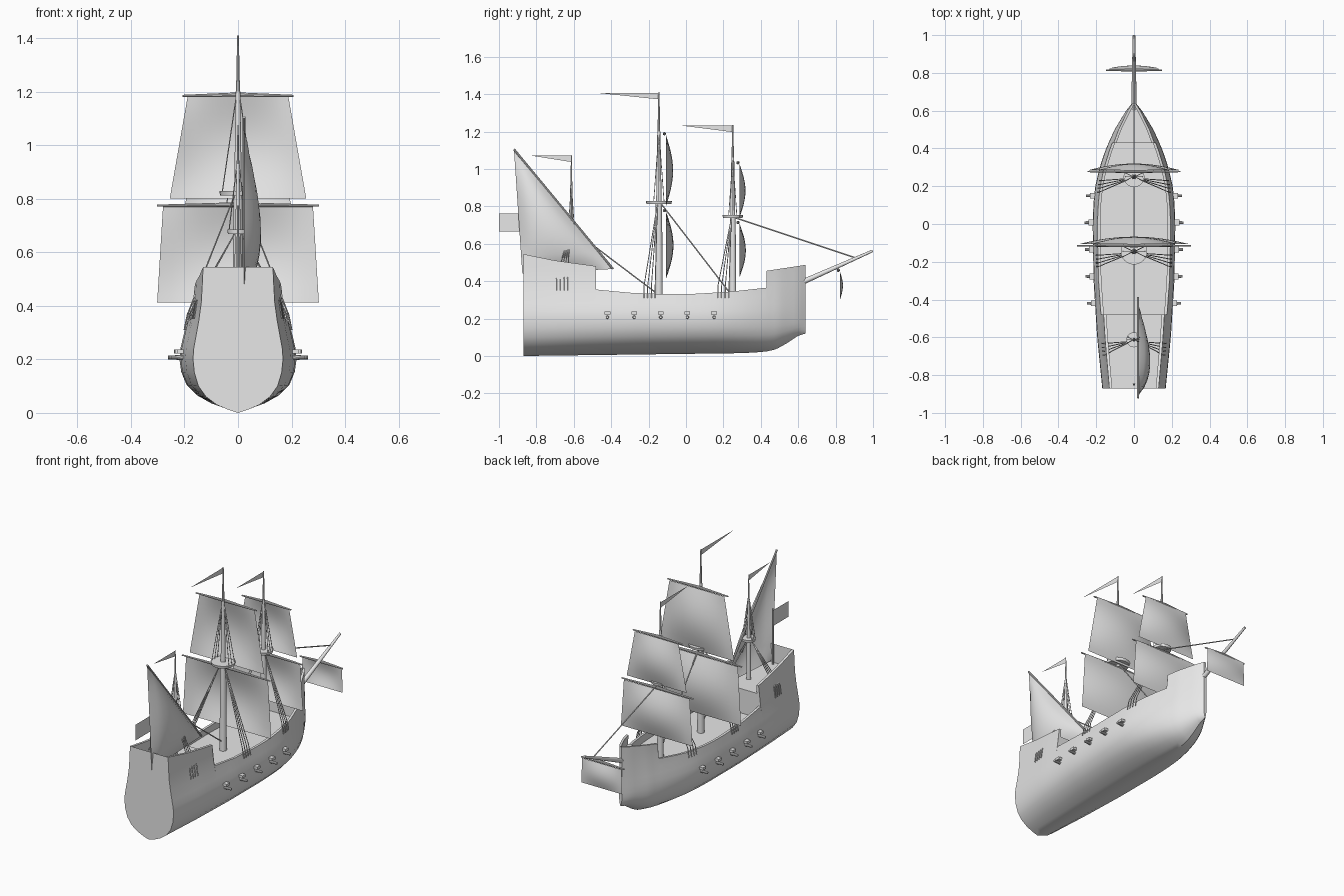
import bpy, bmesh, math
from mathutils import Vector

old = bpy.data.objects.get("Cube")
if old:
    bpy.data.objects.remove(old, do_unlink=True)

grey = bpy.data.materials.new("light_grey")
grey.use_nodes = True
grey.diffuse_color = (0.8, 0.8, 0.8, 1)
grey.node_tree.nodes["Principled BSDF"].inputs["Base Color"].default_value = (0.8, 0.8, 0.8, 1)


def finish(name, bm, angle=35):
    mesh = bpy.data.meshes.new(name)
    bm.to_mesh(mesh)
    bm.free()
    mesh.materials.append(grey)
    for p in mesh.polygons:
        p.use_smooth = True
    mesh.set_sharp_from_angle(angle=math.radians(angle))
    obj = bpy.data.objects.new(name, mesh)
    bpy.context.collection.objects.link(obj)
    return obj


def rod(bm, a, b, r1, r2=None, sides=8):
    """Tapered cylinder from a to b."""
    a, b = Vector(a), Vector(b)
    made = bmesh.ops.create_cone(bm, cap_ends=True, segments=sides, radius1=r1,
                                 radius2=r1 if r2 is None else r2, depth=(b - a).length)
    turn = (b - a).to_track_quat('Z', 'Y')
    for v in made["verts"]:
        v.co = turn @ v.co + (a + b) / 2


def lerp(points, t):
    """Piecewise linear lookup."""
    if t <= points[0][0]:
        return points[0][1]
    for (x0, y0), (x1, y1) in zip(points, points[1:]):
        if t <= x1:
            return y0 + (y1 - y0) * (t - x0) / (x1 - x0)
    return points[-1][1]


# Hull lines
BEAM = [(-.87, .168), (-.6, .195), (-.3, .214), (0, .219), (.12, .214), (.2, .205), (.3, .182),
        (.4, .148), (.5, .103), (.6, .042), (.64, .01)]
SECTION = [(0, 0), (.012, .22), (.03, .47), (.06, .71), (.1, .88), (.15, .97), (.2, 1),
           (.24, .985), (.29, .93), (.34, .875), (.42, .81), (.55, .775)]
KEEL = [(-.87, 0), (.3, .015), (.42, .022), (.48, .035), (.54, .068), (.6, .108), (.64, .12)]
POOP = [(-.87, .545), (-.7, .51), (-.48, .48)]
WAIST = [(-.48, .355), (-.3, .338), (-.1, .33), (.05, .332), (.25, .345), (.43, .365)]
FORE = [(.43, .455), (.64, .487)]
MAIN_DECK, POOP_DECK, FORE_DECK = .28, .43, .40
WALL = .015


def half_width(y, z):
    return lerp(BEAM, y) * lerp(SECTION, z)


def station(y, sheer, deck):
    """Half ring from keel up to the rail, down inside to the deck centre."""
    keel, top = lerp(KEEL, y), lerp(sheer, y)
    pts = [(lerp(BEAM, y) * w, y, keel + (.2 - keel) * z / .2) for z, w in SECTION if z < .2]
    levels = [.2, .24, .28] + [.28 + (top - .28) * i / 4 for i in range(1, 5)]
    pts += [(half_width(y, z), y, z) for z in levels]
    pts += [(max(half_width(y, z) - WALL, .001), y, z) for z in (top, deck)]
    return pts + [(0, y, deck)]


def spread(a, b, n):
    return [a + (b - a) * i / n for i in range(n + 1)]


rings = [station(y, POOP, POOP_DECK) for y in spread(-.87, -.48, 8)]
rings += [station(y, WAIST, MAIN_DECK) for y in spread(-.48, .43, 20)]
rings += [station(y, FORE, FORE_DECK) for y in spread(.43, .64, 10)]
bm = bmesh.new()
for side in (1, -1):
    grid = [[bm.verts.new((side * x, y, z)) for x, y, z in ring] for ring in rings]
    for r0, r1 in zip(grid, grid[1:]):
        for i in range(len(r0) - 1):
            quad = [r0[i], r1[i], r1[i + 1], r0[i + 1]]
            bm.faces.new(quad if side > 0 else quad[::-1])
# Flat transom and stem caps
for ring, flip in ((rings[0], False), (rings[-1], True)):
    outer = ring[:-3]
    loop = [bm.verts.new(p) for p in outer]
    loop += [bm.verts.new((-x, y, z)) for x, y, z in reversed(outer[1:])]
    bm.faces.new(loop[::-1] if flip else loop)
bmesh.ops.remove_doubles(bm, verts=bm.verts, dist=.0004)
bmesh.ops.dissolve_degenerate(bm, edges=bm.edges, dist=.0002)
finish("hull", bm)

# Masts: name, y, foot, platform height, platform radius, joint height, tip, base radius, flag length
MASTS = [("fore", .25, .28, .745, .055, 1.06, 1.235, .019, .27),
         ("main", -.145, .28, .82, .07, 1.2, 1.41, .021, .325),
         ("mizzen", -.613, .43, .677, .04, .93, 1.075, .014, .215)]
for name, y, foot, plat, plat_r, joint, tip, r, flag in MASTS:
    bm = bmesh.new()
    rod(bm, (0, y, foot), (0, y, plat), r, r * .8, 16)
    rod(bm, (0, y, plat), (0, y, joint), r * .7, r * .4, 16)
    rod(bm, (0, y, joint), (0, y, tip), r * .35, r * .15, 8)
    finish(name + "_mast", bm)

    bm = bmesh.new()
    rod(bm, (0, y, plat - .008), (0, y, plat + .008), plat_r * .95, plat_r, 24)
    finish(name + "_platform", bm)

    bm = bmesh.new()
    bm.faces.new([bm.verts.new(p) for p in
                  ((0, y, tip - .003), (0, y, tip - .038), (0, y - flag, tip - .004))])
    finish(name + "_pennant", bm)

    # Lower shrouds to the hull sides, upper shrouds to the platform
    bm = bmesh.new()
    low = .35 if name == "mizzen" else .31
    for side in (1, -1):
        for k in range(4):
            fy = y - .02 - .02 * k
            x = half_width(fy, low) + .004
            knee = half_width(fy, low + .06) + .004
            rod(bm, (side * x, fy, low), (side * knee, fy, low + .06), .003, sides=5)
            rod(bm, (side * knee, fy, low + .06), (side * .014, y - .008, plat - .01), .0025, sides=5)
        for k in (-.4, 0, .4):
            rod(bm, (side * plat_r * .85, y + k * plat_r, plat), (side * .004, y, joint), .002, sides=5)
    finish(name + "_shrouds", bm)

# Stays
bm = bmesh.new()
for a, b in (((0, .26, .74), (0, .905, .525)), ((0, -.13, .81), (0, .24, .33)),
             ((0, -.60, .67), (0, -.15, .33))):
    rod(bm, a, b, .0035, sides=6)
finish("stays", bm)


def square_sail(name, y, top, bottom, top_w, bottom_w, belly, yard_w):
    bm = bmesh.new()
    n = 12
    grid = []
    for j in range(n + 1):
        v = j / n
        w = top_w + (bottom_w - top_w) * v
        grid.append([bm.verts.new((w * u, y + .008 + belly * math.sin(math.pi * v) * (1 - u * u),
                                   top + (bottom - top) * v)) for u in spread(-1, 1, n)])
    for r0, r1 in zip(grid, grid[1:]):
        for i in range(n):
            bm.faces.new((r0[i], r0[i + 1], r1[i + 1], r1[i]))
    finish(name + "_sail", bm, 60)
    bm = bmesh.new()
    for side in (1, -1):
        rod(bm, (0, y, top + .006), (side * yard_w, y, top + .002), .009, .004, 10)
    finish(name + "_yard", bm)


square_sail("main_course", -.115, .772, .412, .28, .302, .04, .302)
square_sail("main_topsail", -.115, 1.182, .80, .188, .255, .038, .207)
square_sail("fore_course", .278, .708, .42, .225, .245, .034, .245)
square_sail("fore_topsail", .278, 1.027, .74, .15, .205, .032, .168)
square_sail("sprit", .815, .452, .30, .135, .14, .016, .147)

# Triangular mizzen sail, ballooning sideways
PEAK, TACK, CLEW = Vector((.022, -.92, 1.105)), Vector((.022, -.39, .465)), Vector((.022, -.875, .44))
bm = bmesh.new()
n = 14
rows = []
for j in range(n + 1):
    row = []
    for i in range(j + 1):
        a, b, c = 1 - j / n, (j - i) / n, i / n
        p = PEAK * a + CLEW * b + TACK * c
        p.x += .064 * min(1, 27 * a * b * c) ** .75
        row.append(bm.verts.new(p))
    rows.append(row)
for r0, r1 in zip(rows, rows[1:]):
    for i in range(len(r0)):
        bm.faces.new((r0[i], r1[i], r1[i + 1]))
        if i:
            bm.faces.new((r0[i - 1], r1[i], r0[i]))
finish("mizzen_sail", bm, 60)
bm = bmesh.new()
rod(bm, PEAK, TACK, .006, sides=10)
finish("mizzen_yard", bm)

# Bowsprit
bm = bmesh.new()
rod(bm, (0, .60, .385), (0, .998, .562), .015, .007, 12)
finish("bowsprit", bm)

# Stern flag and staff
bm = bmesh.new()
rod(bm, (0, -.85, .43), (0, -.85, .775), .006, .004, 8)
finish("stern_staff", bm)
bm = bmesh.new()
bm.faces.new([bm.verts.new((0, y, z)) for y, z in
              ((-.85, .665), (-.85, .762), (-1, .762), (-1, .665))])
finish("stern_flag", bm)

# Gun ports and cannons
for k in range(5):
    y = -.42 + .1425 * k
    for side, label in ((1, "left"), (-1, "right")):
        bm = bmesh.new()
        x = half_width(y, .2)
        rod(bm, (side * (x - .02), y, .207), (side * (x + .043), y, .207), .01, .007, 10)
        finish(f"{label}_cannon_{k + 1}", bm)
        bm = bmesh.new()
        bmesh.ops.create_cube(bm, size=1)
        for v in bm.verts:
            v.co = (side * (x + .006) + v.co.x * .03, y + v.co.y * .03, .229 + v.co.z * .016)
        finish(f"{label}_gun_port_{k + 1}", bm)
